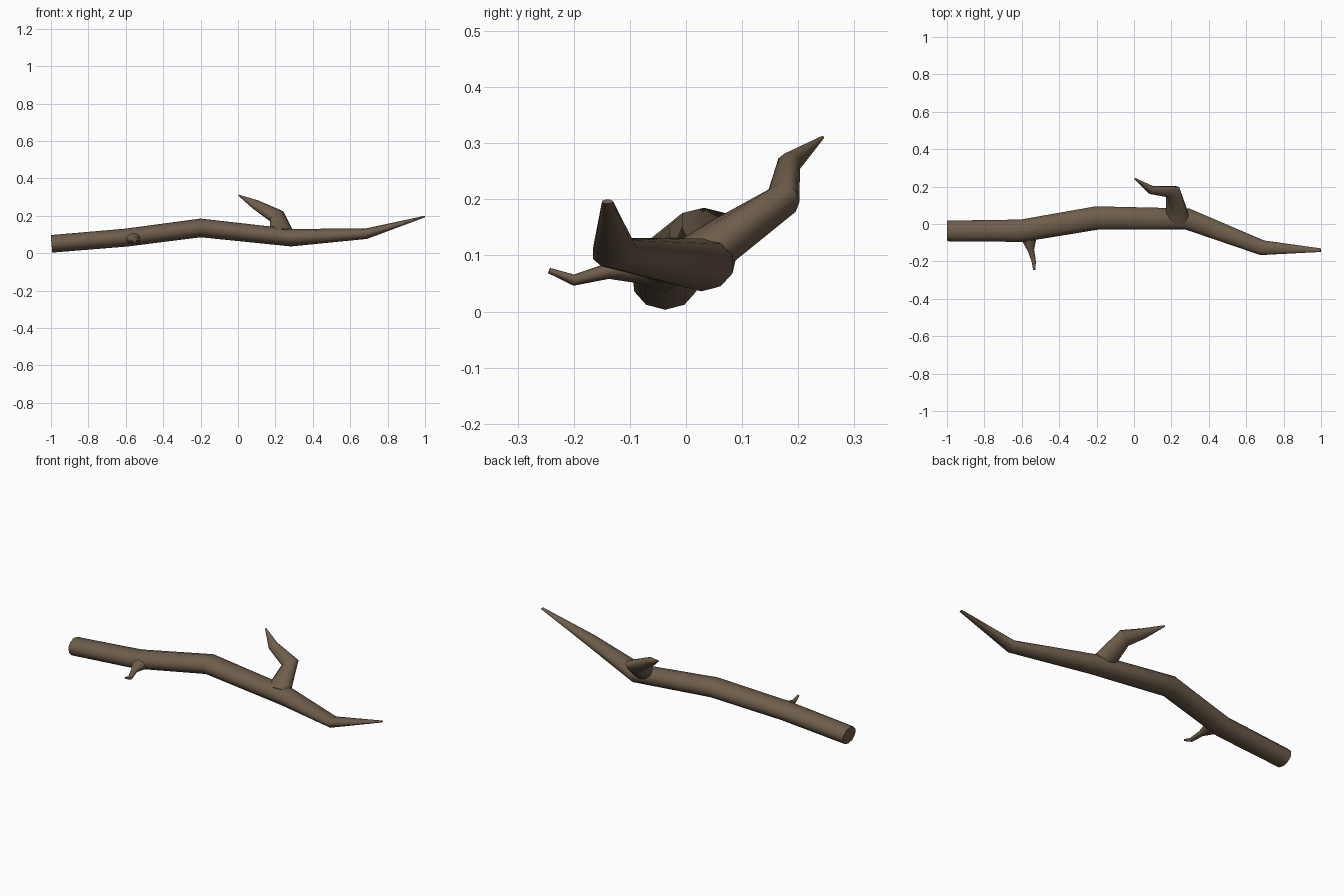
import bpy, bmesh, math
from mathutils import Vector

if "Cube" in bpy.data.objects:
    bpy.data.objects.remove(bpy.data.objects["Cube"])

bark = bpy.data.materials.new("bark")
bark.diffuse_color = (0.155, 0.11, 0.07, 1)
bark.use_nodes = True
bark.node_tree.nodes["Principled BSDF"].inputs["Base Color"].default_value = bark.diffuse_color


def limb(name, stations, ref, sides=10):
    """Tapered tube: each station is (x, y, z, radius along ref, radius across)."""
    pts = [Vector(s[:3]) for s in stations]
    dirs = [(b - a).normalized() for a, b in zip(pts, pts[1:])]
    bm = bmesh.new()
    rings = []
    for i, s in enumerate(stations):
        t = (dirs[max(i - 1, 0)] + dirs[min(i, len(dirs) - 1)]).normalized()
        u = (ref - t * ref.dot(t)).normalized()
        v = t.cross(u)
        rings.append([bm.verts.new(pts[i] + u * s[3] * math.sin(a) + v * s[4] * math.cos(a))
                      for a in (2 * math.pi * k / sides for k in range(sides))])
    for r0, r1 in zip(rings, rings[1:]):
        for k in range(sides):
            j = (k + 1) % sides
            bm.faces.new((r0[k], r0[j], r1[j], r1[k]))
    bm.faces.new(rings[0])
    bm.faces.new(rings[-1])
    bmesh.ops.recalc_face_normals(bm, faces=bm.faces)
    mesh = bpy.data.meshes.new(name)
    bm.to_mesh(mesh)
    bm.free()
    mesh.materials.append(bark)
    ob = bpy.data.objects.new(name, mesh)
    bpy.context.collection.objects.link(ob)
    bpy.ops.object.select_all(action='DESELECT')
    ob.select_set(True)
    bpy.context.view_layer.objects.active = ob
    bpy.ops.object.shade_smooth_by_angle(angle=math.radians(50))
    return ob


# Main crooked stem
limb("main_stem", [
    (-0.997, -0.037, 0.050, 0.058, 0.047),
    (-0.60, -0.036, 0.083, 0.063, 0.048),
    (-0.20, 0.032, 0.135, 0.066, 0.050),
    (0.285, 0.027, 0.083, 0.060, 0.047),
    (0.685, -0.127, 0.104, 0.042, 0.028),
    (0.999, -0.140, 0.196, 0.010, 0.004),
], Vector((0, 1, 0)))

# Large side branch with a bent tip
limb("side_branch", [
    (0.235, 0.020, 0.095, 0.068, 0.044),
    (0.228, 0.060, 0.122, 0.061, 0.042),
    (0.206, 0.172, 0.198, 0.047, 0.031),
    (0.092, 0.182, 0.261, 0.027, 0.021),
    (0.004, 0.243, 0.310, 0.004, 0.003),
], Vector((1, 0, 0)))

# Small twig near the thick end
limb("small_twig", [
    (-0.562, -0.070, 0.080, 0.045, 0.034),
    (-0.558, -0.100, 0.076, 0.034, 0.024),
    (-0.551, -0.140, 0.072, 0.018, 0.014),
    (-0.536, -0.200, 0.056, 0.012, 0.010),
    (-0.533, -0.244, 0.073, 0.007, 0.005),
], Vector((1, 0, 0)))
